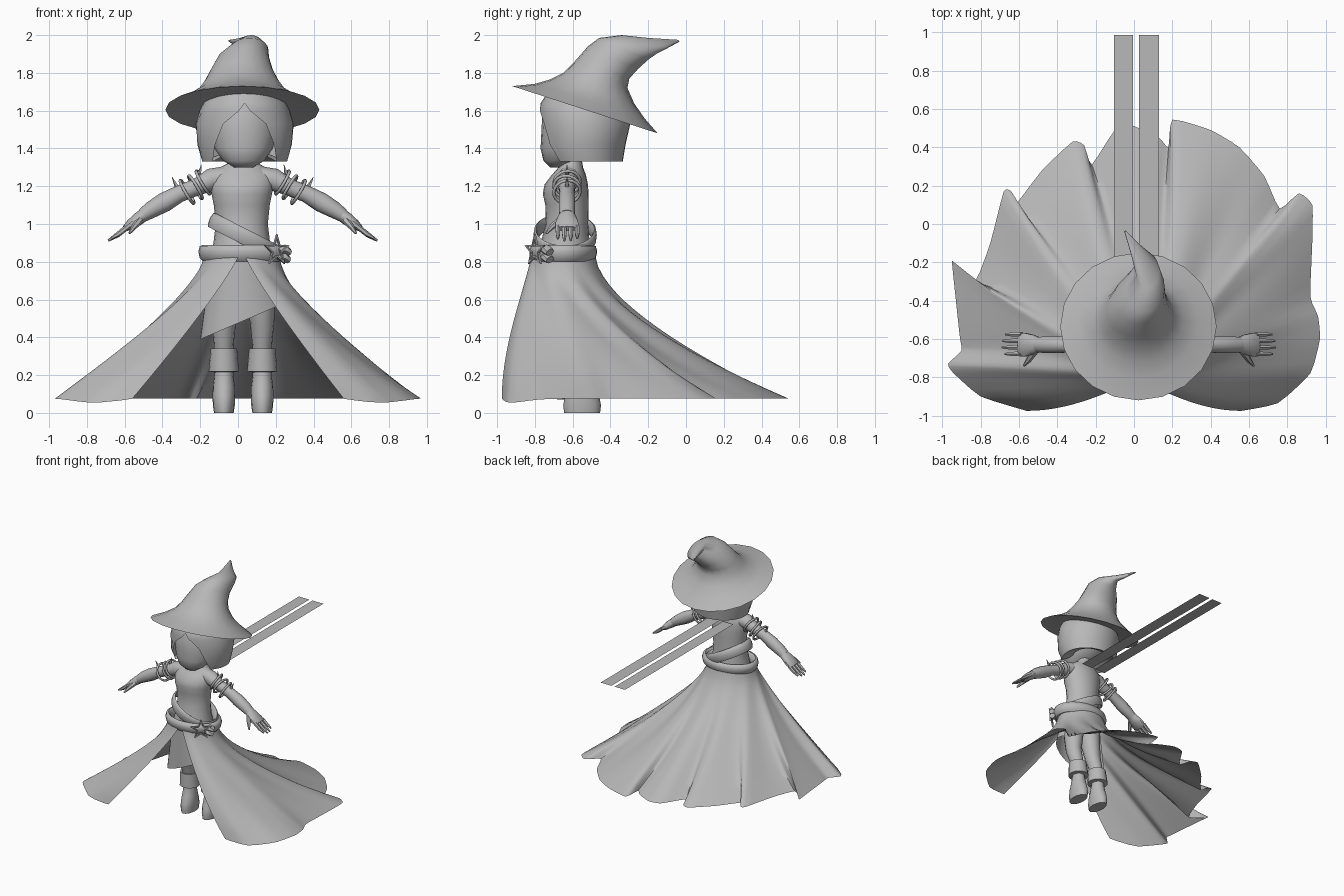
import bpy, bmesh, math
from mathutils import Vector, Matrix

if "Cube" in bpy.data.objects:
    bpy.data.objects.remove(bpy.data.objects["Cube"])

GREY = bpy.data.materials.new("plain grey")
GREY.diffuse_color = (0.48, 0.48, 0.48, 1)
GREY.use_nodes = True
GREY.node_tree.nodes["Principled BSDF"].inputs["Base Color"].default_value = GREY.diffuse_color
CX = 0.025                      # the figure stands slightly right of centre
TAU = math.tau


def finish(name, bm, angle=40):
    bmesh.ops.remove_doubles(bm, verts=bm.verts, dist=1e-5)
    me = bpy.data.meshes.new(name)
    bm.to_mesh(me)
    bm.free()
    me.materials.append(GREY)
    ob = bpy.data.objects.new(name, me)
    bpy.context.collection.objects.link(ob)
    bpy.ops.object.select_all(action='DESELECT')
    ob.select_set(True)
    bpy.context.view_layer.objects.active = ob
    bpy.ops.object.shade_smooth_by_angle(angle=math.radians(angle))
    return ob


def loft(name, rows, closed=True, caps=True, angle=40, loop=False):
    """Skin rows of points; closed joins each row, loop joins last row to first."""
    bm = bmesh.new()
    vs = [[bm.verts.new(p) for p in row] for row in rows]
    n = len(vs[0])
    pairs = list(zip(vs, vs[1:])) + ([(vs[-1], vs[0])] if loop else [])
    for a, b in pairs:
        for i in range(n if closed else n - 1):
            j = (i + 1) % n
            bm.faces.new((a[i], a[j], b[j], b[i]))
    if closed and caps and not loop:
        bm.faces.new(vs[0][::-1])
        bm.faces.new(vs[-1])
    return finish(name, bm, angle)


def oval(z, cx, cy, rx, ry, n=20):
    return [(cx + rx * math.cos(TAU * i / n), cy + ry * math.sin(TAU * i / n), z) for i in range(n)]


def stack(name, rings, n=20, angle=60):
    return loft(name, [oval(*r, n=n) for r in rings], angle=angle)


def tube(name, path, n=10):
    """path: (x, y, z, radius across, radius along y)"""
    rows = []
    for i, (x, y, z, a, b) in enumerate(path):
        p, q = path[max(i - 1, 0)], path[min(i + 1, len(path) - 1)]
        t = (Vector(q[:3]) - Vector(p[:3])).normalized()
        side = t.cross(Vector((0, 1, 0))).normalized()
        other = side.cross(t)
        rows.append([Vector((x, y, z)) + side * a * math.cos(TAU * k / n)
                     + other * b * math.sin(TAU * k / n) for k in range(n)])
    return loft(name, rows, angle=50)


def band(name, centre, rx, ry, half_h, thick, tilt, n=32):
    """Rounded belt, tilted sideways."""
    rows = []
    m = Matrix.Translation(centre) @ Matrix.Rotation(tilt, 4, 'Y')
    for i in range(n):
        c, s = math.cos(TAU * i / n), math.sin(TAU * i / n)
        row = []
        for k in range(8):
            u, h = thick * math.cos(TAU * k / 8), half_h * math.sin(TAU * k / 8 + .2)
            row.append(m @ Vector(((rx + u) * c, (ry + u) * s, h)))
        rows.append(row)
    return loft(name, rows, loop=True, angle=60)


# hat: each ring runs from a front point to a back point (y, z)
hat = [(-.92, 1.73, -.15, 1.48, .023, .408), (-.80, 1.742, -.22, 1.56, .02, .31),
       (-.72, 1.765, -.275, 1.64, .02, .235), (-.65, 1.80, -.31, 1.72, .02, .195),
       (-.59, 1.86, -.30, 1.77, .02, .165), (-.52, 1.94, -.255, 1.82, .03, .135),
       (-.46, 1.985, -.20, 1.87, .06, .10), (-.34, 2.0, -.15, 1.905, .07, .06),
       (-.20, 1.985, -.10, 1.93, .015, .03), (-.04, 1.975, -.035, 1.965, -.045, .006)]
rows = []
for fy, fz, by, bz, cx, rx in hat:
    row = []
    for k in range(20):
        a = TAU * k / 20
        w = (1 + math.sin(a)) / 2
        row.append((cx + rx * math.cos(a), fy + (by - fy) * w, fz + (bz - fz) * w))
    rows.append(row)
# underside of the brim
under = [(x * .5 + .01, -.53 + (y + .53) * .5, 1.605 + (z - 1.605) * .5 + .02) for x, y, z in rows[0]]
loft("hat", [under] + rows, angle=50)

# face and bobbed hair open at the front
stack("face", [(1.30, .03, -.69, .05, .03), (1.335, .03, -.67, .11, .085), (1.40, .03, -.63, .155, .14),
               (1.50, .03, -.60, .18, .165), (1.60, .03, -.575, .18, .185), (1.69, .03, -.56, .14, .15)])
hair = [(1.37, .13, -.53, .12, .85), (1.33, .225, -.535, .20, .85), (1.42, .25, -.545, .225, .68),
        (1.53, .26, -.535, .24, .45), (1.60, .24, -.545, .23, .12), (1.64, .22, -.555, .215, 0),
        (1.70, .17, -.56, .17, 0)]
rows = []
for z, rx, cy, ry, gap in hair:
    a0 = -math.pi / 2 + gap
    span = TAU - 2 * gap
    rows.append([(.035 + rx * math.cos(a0 + span * i / 28), cy + ry * math.sin(a0 + span * i / 28), z)
                 for i in range(29)])
loft("hair", rows, closed=False, angle=50)

# torso with neck
stack("torso", [(.78, .02, -.64, .17, .155), (.90, .02, -.64, .15, .13), (1.0, .02, -.63, .138, .112),
                (1.1, .02, -.63, .148, .115), (1.16, .02, -.637, .16, .121), (1.21, .022, -.634, .167, .115),
                (1.26, .025, -.62, .162, .09),
                (1.30, .025, -.61, .12, .065), (1.33, .03, -.605, .065, .055), (1.42, .03, -.6, .055, .055)])

# arms, hands and bracelets, built for both sides
Y = -.63
for label, s in (("left", -1), ("right", 1)):
    def X(x):
        return CX + s * (x - CX)

    def limb(name, pts, n=10):
        tube(label + "_" + name, [(X(p[0]),) + tuple(p[1:]) for p in pts], n)

    limb("arm", [(.12, Y + .01, 1.25, .055, .06), (.19, Y, 1.235, .06, .06), (.27, Y, 1.195, .045, .045),
                 (.36, Y, 1.16, .045, .04), (.44, Y, 1.115, .052, .045), (.51, Y, 1.075, .045, .045),
                 (.555, Y, 1.045, .036, .042)])
    limb("palm", [(.54, Y, 1.055, .034, .038), (.58, Y, 1.025, .034, .055), (.62, Y, .995, .028, .065),
                  (.65, Y, .975, .016, .058)])
    for i in range(4):
        y = Y - .048 + i * .034
        r = .058 * (.75, 1, .95, .7)[i]
        limb("finger", [(.635, y, .985, .015, .014), (.66 + r * .5, y, .965 - r * .4, .014, .013),
                        (.68 + r, y, .955 - r * .75, .006, .006)], 6)
    limb("thumb", [(.57, Y - .035, 1.02, .02, .02), (.60, Y - .08, .985, .015, .015),
                   (.625, Y - .11, .95, .006, .006)], 6)
    for i, (x, z) in enumerate(((.235, 1.22), (.275, 1.195), (.32, 1.17))):
        d = Vector((s * .85, .12 * (-1) ** i, -.5)).normalized()
        m = Matrix.Translation((X(x), Y, z)) @ d.to_track_quat('Z', 'Y').to_matrix().to_4x4()
        ring = [[m @ Vector(((.07 + .009 * math.cos(TAU * k / 6)) * math.cos(TAU * j / 20),
                             (.07 + .009 * math.cos(TAU * k / 6)) * math.sin(TAU * j / 20),
                             .009 * math.sin(TAU * k / 6))) for k in range(6)] for j in range(20)]
        loft(label + "_bracelet", ring, loop=True, angle=70)
    for x, z, dx in ((.255, 1.265, -.012), (.375, 1.2, .025)):
        limb("bracelet_spike", [(x, Y, z, .012, .012), (x + dx, Y, z + .05, .001, .001)], 5)

# belts
band("waist_belt", (.03, -.65, .845), .215, .155, .045, .025, 0)
band("slanted_belt", (.03, -.64, .935), .19, .155, .042, .013, math.radians(27))

# star buckle: open five-pointed frame
bm = bmesh.new()
m = Matrix.Translation((.205, -.80, .86)) @ Matrix.Rotation(math.radians(38), 4, 'Z')
star = lambda k, f, y: m @ Vector((f * (.088, .036)[k % 2] * math.sin(TAU * k / 10), y,
                                   f * (.088, .036)[k % 2] * math.cos(TAU * k / 10)))
prof = ((1, -.006), (1, .006), (.72, .006), (.72, -.006))
vs = [[bm.verts.new(star(k, f, y)) for f, y in prof] for k in range(10)]
for k in range(10):
    a, b = vs[k], vs[(k + 1) % 10]
    for i in range(4):
        j = (i + 1) % 4
        bm.faces.new((a[i], a[j], b[j], b[i]))
finish("star_buckle", bm, 20)
# gathered knot beside the buckle
for dx, dz in ((0, 0), (.005, .04)):
    tube("belt_knot", [(.21 + dx, -.755, .82 + dz, .01, .02), (.24 + dx, -.74, .825 + dz, .027, .03),
                       (.265 + dx, -.72, .81 + dz, .02, .025)], 7)

# long open skirt: waist oval blended to a ragged hem
hem = [(.56, -.975), (.75, -.935), (.92, -.78), (.97, -.6), (.96, -.48), (.92, -.38), (.93, -.1), (.93, .1),
       (.86, .16), (.76, .08), (.68, .25), (.55, .4), (.4, .49), (.2, .545), (.18, .4), (.13, .45), (0, .51),
       (-.1, .49), (-.22, .31), (-.26, .41), (-.32, .43), (-.48, .28), (-.62, .1), (-.64, .17), (-.68, .17),
       (-.75, -.1), (-.83, -.3), (-.94, -.22), (-.95, -.2), (-.91, -.58), (-.90, -.66), (-.97, -.73),
       (-.94, -.78), (-.8, -.9), (-.56, -.975)]
cols = []
for i in range(len(hem) - 1):
    p = [Vector(hem[min(max(i + d, 0), len(hem) - 1)]) for d in (-1, 0, 1, 2)]
    for k in range(3):
        t = k / 3
        tan0, tan1 = (p[2] - p[0]) * .25, (p[3] - p[1]) * .25
        h = (p[1] * (2 * t**3 - 3 * t**2 + 1) + tan0 * (t**3 - 2 * t**2 + t)
             + p[2] * (3 * t**2 - 2 * t**3) + tan1 * (t**3 - t**2))
        cols.append(h)
cols.append(Vector(hem[-1]))
soft = []                       # smoothed hem, so folds fade towards the waist
for i in range(len(cols)):
    w = min(6, i, len(cols) - 1 - i)
    part = cols[i - w:i + w + 1]
    soft.append(sum(part, Vector((0, 0))) / len(part))
rows = []
for r in range(17):
    t = (r / 16) ** 1.5
    row = []
    for i, sharp in enumerate(cols):
        u = i / (len(cols) - 1)
        h = soft[i].lerp(sharp, t)
        a = math.radians(-85 + 350 * u)
        w = (.02 + .20 * math.cos(a), -.65 + .17 * math.sin(a))
        back = min(max((h.y + .9) / 1.2, 0), 1)
        front = min(max((-h.y - .5) / .4, 0), 1)
        ty = t + front * (math.sin(t * math.pi / 2) - t)
        dip = .02 * front * math.sin(min(max((abs(h.x) - .56) / .4, 0), 1) * math.pi)
        z = .83 - (.755 + dip) * t ** (.88 - .25 * back)
        z += .05 * t * (1 - t) * math.sin(u * TAU * 9)
        row.append((w[0] + (h.x - w[0]) * t, w[1] + (h.y - w[1]) * ty, z))
    rows.append(row)
loft("long_skirt", rows, closed=False, angle=60)

# short slanted underskirt
rows = []
for r in range(6):
    t = r / 5
    row = []
    for i in range(25):
        a = math.radians(-200 + 220 * i / 24)
        x = CX + (.165 + .06 * t) * math.cos(a)
        row.append((x, -.65 + .15 * math.sin(a), .82 + (.475 + .43 * x - .82) * t))
    rows.append(row)
loft("underskirt", rows, closed=False)

# legs, cuffs and boots
for label, x in (("left", -.075), ("right", .128)):
    hip = CX + (x - CX) * .85
    tube(label + "_leg", [(hip, -.63, .82, .085, .09), (hip, -.63, .65, .08, .085), (x, -.61, .48, .064, .065),
                          (x, -.57, .36, .052, .055), (x, -.55, .25, .05, .05)], 14)
    stack(label + "_boot_cuff", [(.215, x, -.55, .05, .05), (.22, x, -.55, .08, .085),
                                 (.34, x, -.56, .07, .075), (.335, x, -.56, .05, .05)], 16, 40)
    stack(label + "_boot", [(0, x, -.55, .052, .095), (.04, x, -.55, .058, .10), (.09, x, -.55, .06, .09),
                            (.14, x, -.55, .058, .07), (.20, x, -.55, .05, .055), (.26, x, -.55, .05, .05)], 16)

# two flat ribbons trailing straight back
for label, x0, x1 in (("left", -.105, -.005), ("right", .025, .13)):
    loft(label + "_ribbon", [[(x0, -.5, 1.25), (x1, -.5, 1.25)], [(x0, .985, 1.25), (x1, .985, 1.25)]],
         closed=False)
